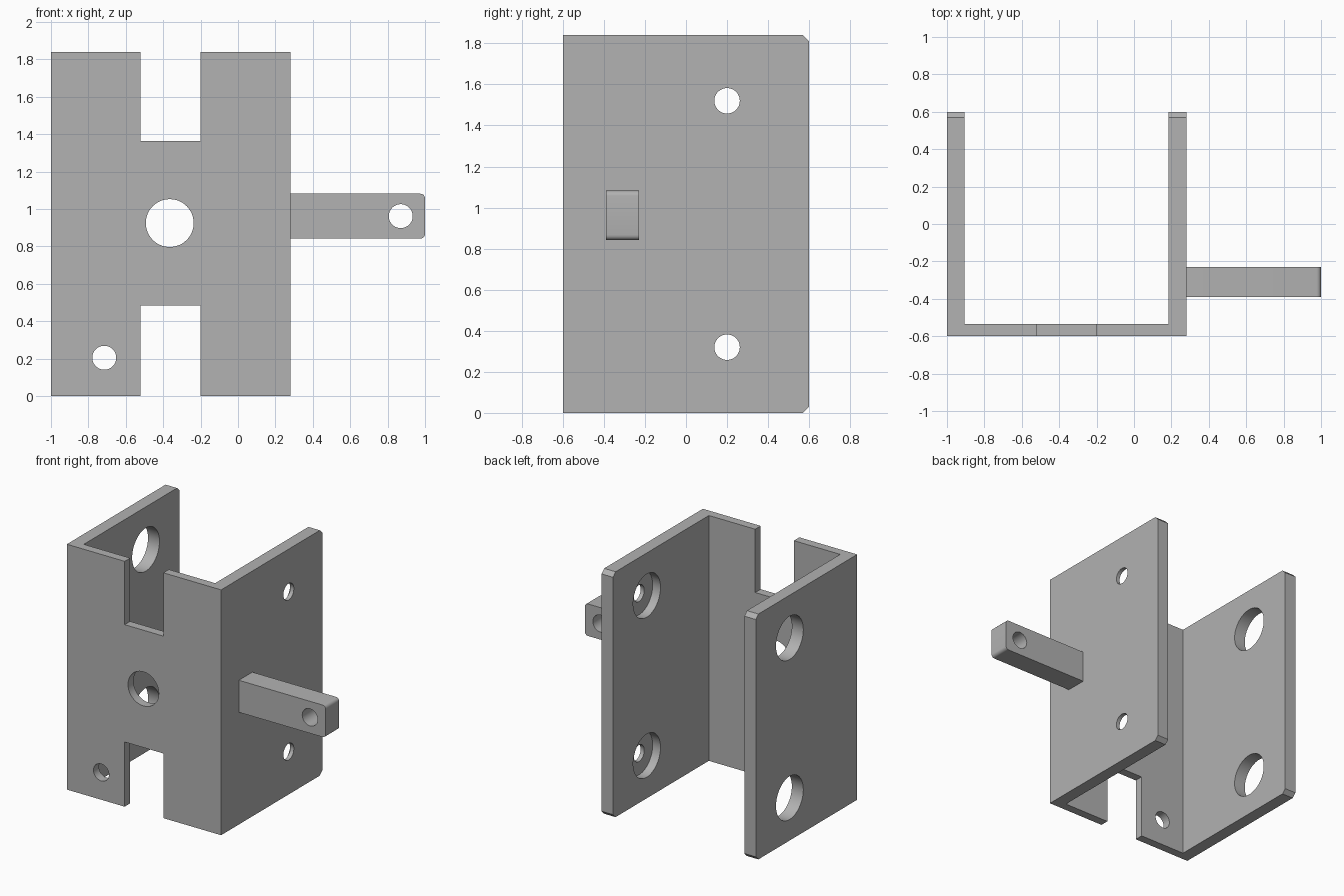
import bpy, bmesh, math
from mathutils import Matrix, Vector

cube = bpy.data.objects.get("Cube")
if cube:
    bpy.data.objects.remove(cube, do_unlink=True)

HEIGHT = 1.84
LEFT, RIGHT = -1.0, 0.28          # outer faces of the two side walls
FRONT, BACK = -0.6, 0.6
WALL, WEB = 0.095, 0.065          # side wall and front plate thickness

grey = bpy.data.materials.new("plain grey")
grey.use_nodes = True
colour = (0.445, 0.445, 0.445, 1)
grey.diffuse_color = colour
grey.node_tree.nodes["Principled BSDF"].inputs["Base Color"].default_value = colour


def finish(name, bm):
    bmesh.ops.recalc_face_normals(bm, faces=bm.faces[:])
    mesh = bpy.data.meshes.new(name)
    bm.to_mesh(mesh)
    bm.free()
    mesh.materials.append(grey)
    obj = bpy.data.objects.new(name, mesh)
    bpy.context.collection.objects.link(obj)
    return obj


def extrude(name, outline, height, bevel_rule, width, segments):
    """Extrude an xy outline upward, then bevel the edges picked by a rule."""
    bm = bmesh.new()
    face = bm.faces.new([bm.verts.new((x, y, 0)) for x, y in outline])
    top = bmesh.ops.extrude_face_region(bm, geom=[face])["geom"]
    verts = [v for v in top if isinstance(v, bmesh.types.BMVert)]
    bmesh.ops.translate(bm, verts=verts, vec=(0, 0, height))
    edges = [e for e in bm.edges if bevel_rule(e.verts[0].co, e.verts[1].co)]
    bmesh.ops.bevel(bm, geom=edges, offset=width, segments=segments,
                    profile=0.5, affect='EDGES')
    return finish(name, bm)


def drill(axis, centre, radius, length):
    """Cylindrical cutter along the x or y axis."""
    bm = bmesh.new()
    turn = Matrix.Rotation(math.pi / 2, 4, 'Y' if axis == 'x' else 'X')
    bmesh.ops.create_cone(bm, cap_ends=True, segments=48, radius1=radius,
                          radius2=radius, depth=length,
                          matrix=Matrix.Translation(centre) @ turn)
    return finish("cutter", bm)


def block(low, high):
    """Box cutter between two corners."""
    low, high = Vector(low), Vector(high)
    bm = bmesh.new()
    bmesh.ops.create_cube(bm, size=1, matrix=Matrix.Translation((low + high) / 2)
                          @ Matrix.Diagonal((high - low).to_4d()))
    return finish("cutter", bm)


def cut(obj, cutters):
    """Apply every cutter, remove it, and shade the result."""
    bpy.ops.object.select_all(action='DESELECT')
    bpy.context.view_layer.objects.active = obj
    obj.select_set(True)
    for cutter in cutters:
        mod = obj.modifiers.new("cut", 'BOOLEAN')
        mod.operation, mod.solver, mod.object = 'DIFFERENCE', 'EXACT', cutter
        bpy.ops.object.modifier_apply(modifier=mod.name)
        bpy.data.objects.remove(cutter, do_unlink=True)
    bpy.ops.object.shade_smooth_by_angle(angle=math.radians(35))


# U-shaped bracket with chamfered rear corners
channel = [(LEFT, FRONT), (RIGHT, FRONT), (RIGHT, BACK), (RIGHT - WALL, BACK),
           (RIGHT - WALL, FRONT + WEB), (LEFT + WALL, FRONT + WEB),
           (LEFT + WALL, BACK), (LEFT, BACK)]
bracket = extrude("channel_bracket", channel, HEIGHT,
                  lambda a, b: min(a.y, b.y) > BACK - 0.001 and abs(a.z - b.z) < 0.001,
                  0.03, 1)

# Notches and holes in the front plate
cutters = [block((-0.52, -0.7, z0), (-0.20, -0.45, z1))
           for z0, z1 in ((-0.1, 0.485), (1.365, HEIGHT + 0.1))]
cutters += [drill('y', (-0.365, FRONT, 0.925), 0.128, 0.3),
            drill('y', (-0.715, FRONT, 0.205), 0.064, 0.3)]

# Side wall holes: wide access holes on one side, counterbored holes on the other
BORE = 0.065
for z in (0.32, 1.52):
    cutters += [drill('x', (LEFT, 0.2, z), 0.162, 0.4),
                drill('x', (RIGHT, 0.2, z), 0.062, 0.4),
                drill('x', (RIGHT - WALL + BORE - 0.1, 0.2, z), 0.162, 0.2)]
cut(bracket, cutters)

# Side arm with rounded end edges and a cross hole
arm = extrude("side_arm", [(RIGHT, -0.39), (1, -0.39), (1, -0.23), (RIGHT, -0.23)], 0.24,
              lambda a, b: min(a.x, b.x) > 0.999 and abs(a.z - b.z) < 0.001,
              0.025, 5)
arm.data.transform(Matrix.Translation((0, 0, 0.842)))
cut(arm, [drill('y', (0.87, -0.31, 0.962), 0.064, 0.5)])
